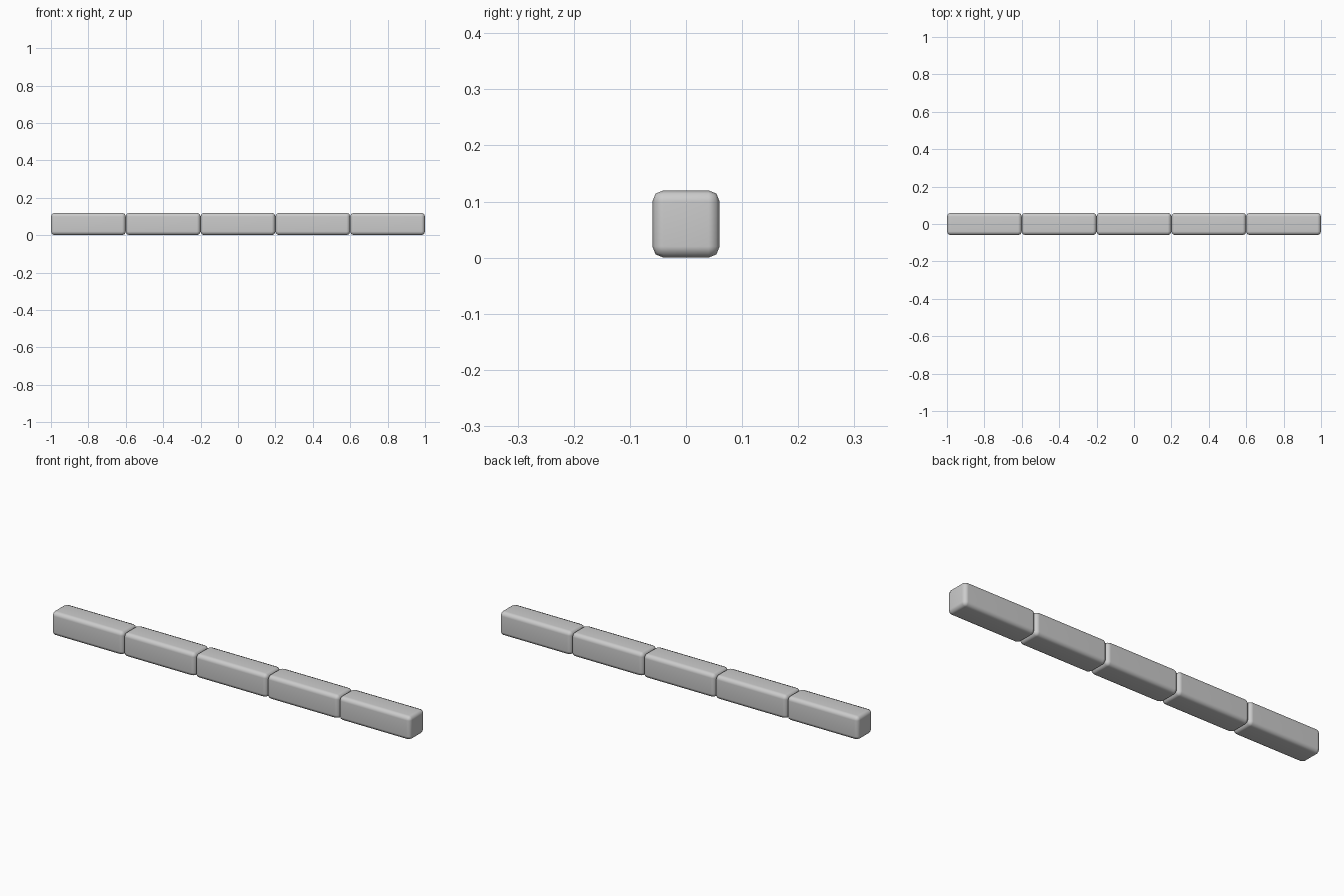
import bpy
import bmesh
from mathutils import Matrix

if "Cube" in bpy.data.objects:
    bpy.data.objects.remove(bpy.data.objects["Cube"])

COUNT, LENGTH, SIZE, BEVEL = 5, 0.4, 0.12, 0.02


def rounded_block(name, x):
    # Box with softly rounded edges, resting on the ground
    bm = bmesh.new()
    bmesh.ops.create_cube(bm, size=1, matrix=Matrix.Diagonal((LENGTH, SIZE, SIZE, 1)))
    bmesh.ops.bevel(bm, geom=bm.edges[:], offset=BEVEL, segments=2,
                    profile=0.5, affect='EDGES')
    for f in bm.faces:
        f.smooth = True
    mesh = bpy.data.meshes.new(name)
    bm.to_mesh(mesh)
    bm.free()
    ob = bpy.data.objects.new(name, mesh)
    ob.location = (x, 0, SIZE / 2)
    bpy.context.collection.objects.link(ob)
    # Keep the large faces flat in shading
    mod = ob.modifiers.new("weighted_normals", 'WEIGHTED_NORMAL')
    mod.keep_sharp = True
    return ob


# Row of curb stones laid end to end
for i in range(COUNT):
    rounded_block(f"curb_stone_{i + 1}", (i - (COUNT - 1) / 2) * LENGTH)
